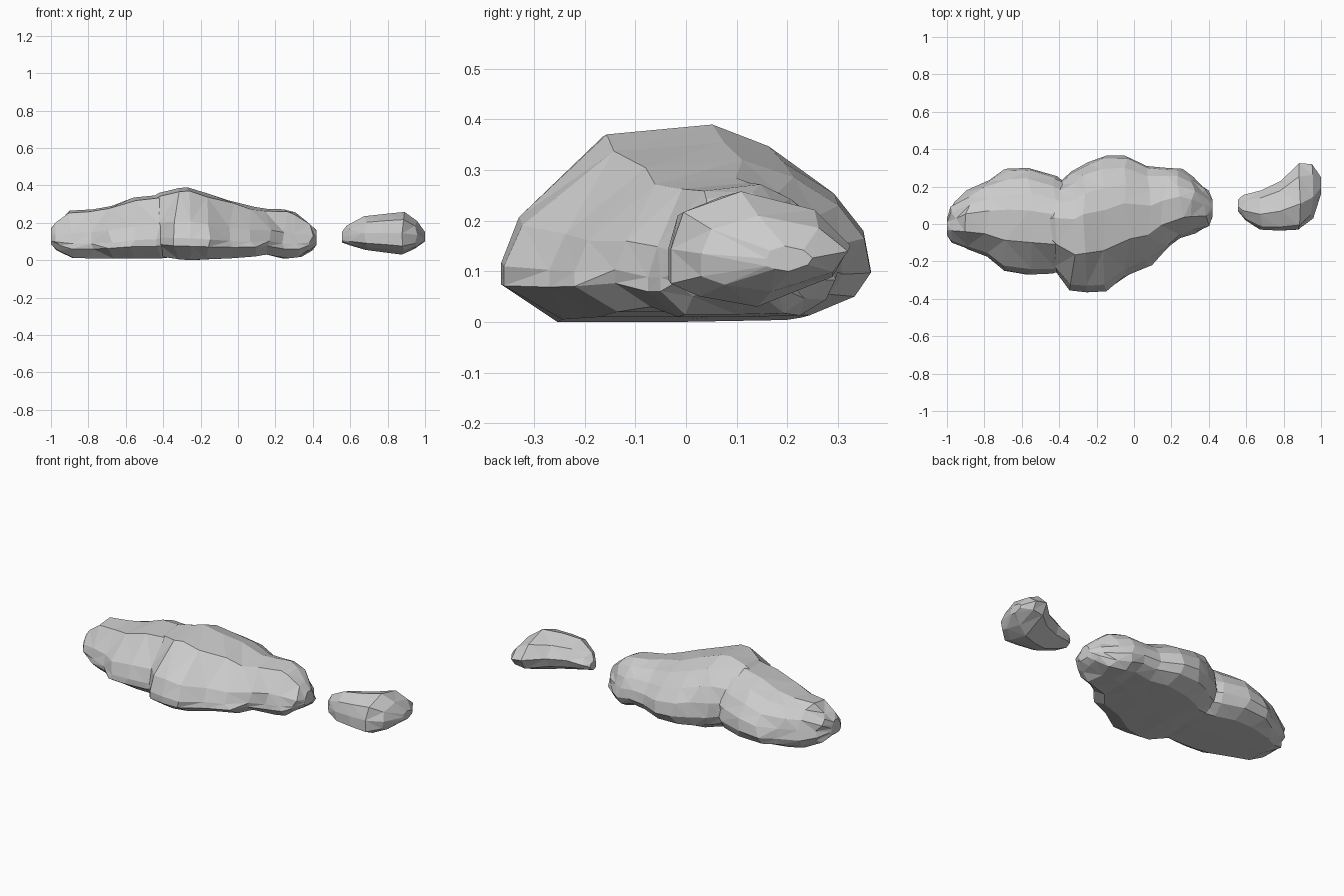
import bpy
import bmesh
import random

random.seed(4)

default_cube = bpy.data.objects.get("Cube")
if default_cube:
    bpy.data.objects.remove(default_cube, do_unlink=True)


def make_material(name, colour):
    material = bpy.data.materials.new(name)
    material.use_nodes = True
    material.diffuse_color = colour
    shader = material.node_tree.nodes["Principled BSDF"]
    shader.inputs["Base Color"].default_value = colour
    shader.inputs["Roughness"].default_value = 0.9
    return material


def loft_lump(name, stations, profile, material, wobble):
    """Skin a faceted lump through rings; station = x, front, back, bottom, top."""
    mesh = bpy.data.meshes.new(name)
    lump = bpy.data.objects.new(name, mesh)
    bpy.context.collection.objects.link(lump)
    bm = bmesh.new()
    rings = []
    for index, (x, front, back, bottom, top) in enumerate(stations):
        is_end = index in (0, len(stations) - 1)
        ring = []
        for across, up in profile:
            shift = 0 if is_end else random.uniform(-wobble, wobble)
            y = front + across * (back - front)
            z = bottom + up * (top - bottom)
            ring.append(bm.verts.new((x + shift, y, z)))
        rings.append(ring)
    count = len(profile)
    for ring, following in zip(rings, rings[1:]):
        for i in range(count):
            j = (i + 1) % count
            bm.faces.new((ring[i], ring[j], following[j], following[i]))
    bm.faces.new(rings[0])
    bm.faces.new(rings[-1])
    bmesh.ops.recalc_face_normals(bm, faces=bm.faces)
    # Triangulate the skin so every facet is flat
    bmesh.ops.triangulate(bm, faces=bm.faces, quad_method='BEAUTY')
    bm.to_mesh(mesh)
    bm.free()
    mesh.materials.append(material)
    return lump


pale_grey = make_material("pale grey", (0.6, 0.6, 0.6, 1))

# Cross-sections: gentle front slope, rounded back, flat underside
large_profile = [(0, .3), (.05, .53), (.3, .95), (.6, 1), (.76, .89),
                 (.9, .71), (.98, .5), (1, .28), (.95, .13), (.81, .01),
                 (.5, 0), (.16, 0), (0, .19)]
small_profile = [(0, .5), (.07, .82), (.39, 1), (.8, .84), (1, .53),
                 (.9, .26), (.48, 0), (.16, .09), (0, .2)]

# Wide central lump and its right-hand bulge
main_stations = [
    (-.47, -.14, .14, .06, .33),
    (-.41, -.25, .22, .02, .36),
    (-.33, -.355, .28, .005, .385),
    (-.26, -.365, .33, 0, .39),
    (-.16, -.36, .365, .005, .355),
    (-.04, -.27, .365, .01, .32),
    (.08, -.22, .31, .02, .285),
    (.16, -.14, .3, .03, .275),
    (.25, -.075, .295, .01, .272),
    (.32, -.05, .25, .015, .255),
    (.385, -.02, .19, .05, .2),
    (.42, .04, .13, .08, .16),
]
loft_lump("main_lump", main_stations, large_profile, pale_grey, .018)

# Lower lump overlapping the other end of the main one
side_stations = [
    (-1, -.06, .03, .085, .17),
    (-.965, -.1, .115, .05, .21),
    (-.89, -.135, .18, .012, .265),
    (-.79, -.175, .235, .01, .272),
    (-.68, -.25, .295, .01, .29),
    (-.56, -.27, .3, .01, .335),
    (-.42, -.265, .255, .01, .35),
    (-.33, -.23, .2, .02, .36),
    (-.22, -.1, .1, .06, .27),
]
loft_lump("side_lump", side_stations, large_profile, pale_grey, .018)

# Small separate lump
small_stations = [
    (.555, .07, .13, .095, .15),
    (.59, .02, .155, .08, .185),
    (.68, -.03, .18, .055, .235),
    (.78, -.035, .23, .043, .247),
    (.88, -.03, .325, .03, .258),
    (.95, .03, .32, .06, .21),
    (1, .16, .25, .1, .15),
]
loft_lump("small_lump", small_stations, small_profile, pale_grey, .01)
